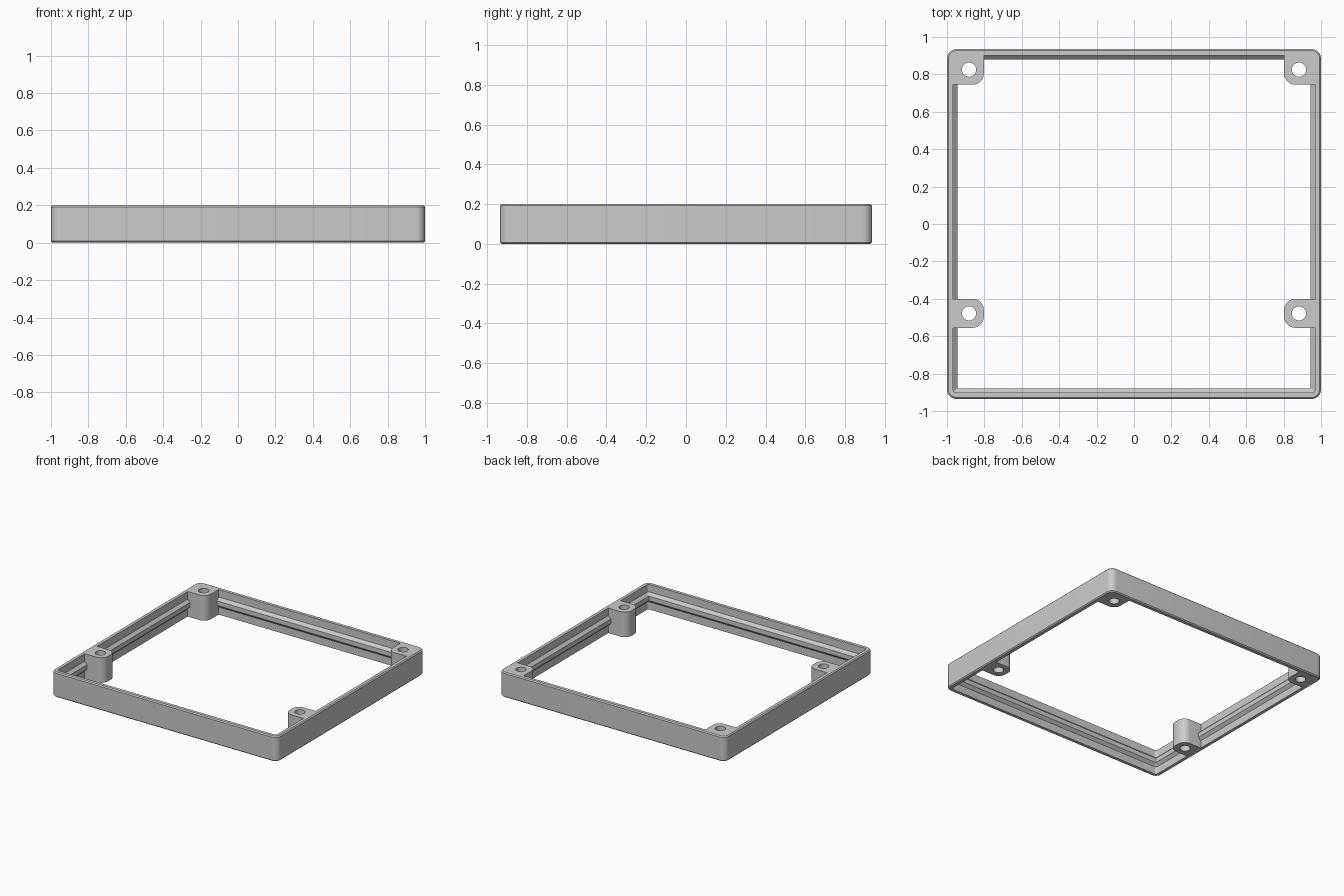
import bpy, bmesh, math

cube = bpy.data.objects.get("Cube")
if cube:
    bpy.data.objects.remove(cube, do_unlink=True)

HX, HY, H = 1.0, 0.935, 0.2      # half width, half depth, height
RADIUS = 0.05                    # outer corner radius

grey = bpy.data.materials.new("plain grey")
grey.use_nodes = True
colour = (0.6, 0.6, 0.6, 1)
grey.diffuse_color = colour
grey.node_tree.nodes["Principled BSDF"].inputs["Base Color"].default_value = colour


def rounded_rect(x0, x1, y0, y1, radii, steps=8):
    """Outline, counter-clockwise from the +x +y corner, one radius per corner."""
    corners = [(x1, y1, -1, -1), (x0, y1, 1, -1), (x0, y0, 1, 1), (x1, y0, -1, 1)]
    points = []
    for i, ((x, y, sx, sy), r) in enumerate(zip(corners, radii)):
        for k in range(steps + 1 if r else 1):
            a = math.pi / 2 * (i + k / steps)
            points.append((x + r * (sx + math.cos(a)), y + r * (sy + math.sin(a)))
                          if r else (x, y))
    return points


def loft(name, rings, closed=False):
    """Skin a stack of (outline, z) rings; closed joins last ring to first."""
    bm = bmesh.new()
    loops = [[bm.verts.new((x, y, z)) for x, y in pts] for pts, z in rings]
    pairs = list(zip(loops, loops[1:]))
    if closed:
        pairs.append((loops[-1], loops[0]))
    else:
        bm.faces.new(loops[0][::-1])
        bm.faces.new(loops[-1])
    for a, b in pairs:
        for i in range(len(a)):
            j = (i + 1) % len(a)
            bm.faces.new((a[i], a[j], b[j], b[i]))
    bmesh.ops.recalc_face_normals(bm, faces=bm.faces)
    mesh = bpy.data.meshes.new(name)
    bm.to_mesh(mesh)
    bm.free()
    mesh.materials.append(grey)
    obj = bpy.data.objects.new(name, mesh)
    bpy.context.collection.objects.link(obj)
    return obj


def combine(target, other, operation):
    """Apply a boolean to target and discard the other object."""
    mod = target.modifiers.new("combine", 'BOOLEAN')
    mod.object, mod.operation, mod.solver = other, operation, 'EXACT'
    bpy.context.view_layer.objects.active = target
    bpy.ops.object.modifier_apply(modifier=mod.name)
    bpy.data.objects.remove(other, do_unlink=True)


# Rim: wall section as (inset, z), with bevelled outside and an inner ridge
section = [(0.008, 0), (0, 0.008), (0, H - 0.008), (0.008, H), (0.033, H),
           (0.033, 0.14), (0.055, 0.118), (0.055, 0.082), (0.033, 0.06), (0.033, 0)]
frame = loft("frame", [
    (rounded_rect(-HX + d, HX - d, -HY + d, HY - d, [max(RADIUS - d, 0.003)] * 4), z)
    for d, z in section], closed=True)

# Screw bosses: two in the back corners, two along the sides
R = 0.06
bosses = [(0.745, HY - 0.02, 0.825, 0), (-0.555, -0.4, -0.478, R)]
for side in (1, -1):
    for y0, y1, hole_y, back_r in bosses:
        x0, x1 = sorted((side * 0.803, side * (HX - 0.02)))
        radii = [0, back_r, R, 0] if side > 0 else [back_r, 0, 0, R]
        outline = rounded_rect(x0, x1, y0, y1, radii)
        combine(frame, loft("boss", [(outline, 0), (outline, H)]), 'UNION')
        cx, r = side * 0.882, 0.038
        circle = rounded_rect(cx - r, cx + r, hole_y - r, hole_y + r, [r] * 4)
        # drop the doubled point where neighbouring quarter arcs meet
        circle = [p for i, p in enumerate(circle) if i % 9 != 8]
        combine(frame, loft("hole_cutter", [(circle, -0.1), (circle, H + 0.1)]),
                'DIFFERENCE')

bpy.ops.object.select_all(action='DESELECT')
frame.select_set(True)
bpy.context.view_layer.objects.active = frame
bpy.ops.object.shade_smooth_by_angle(angle=math.radians(30))
